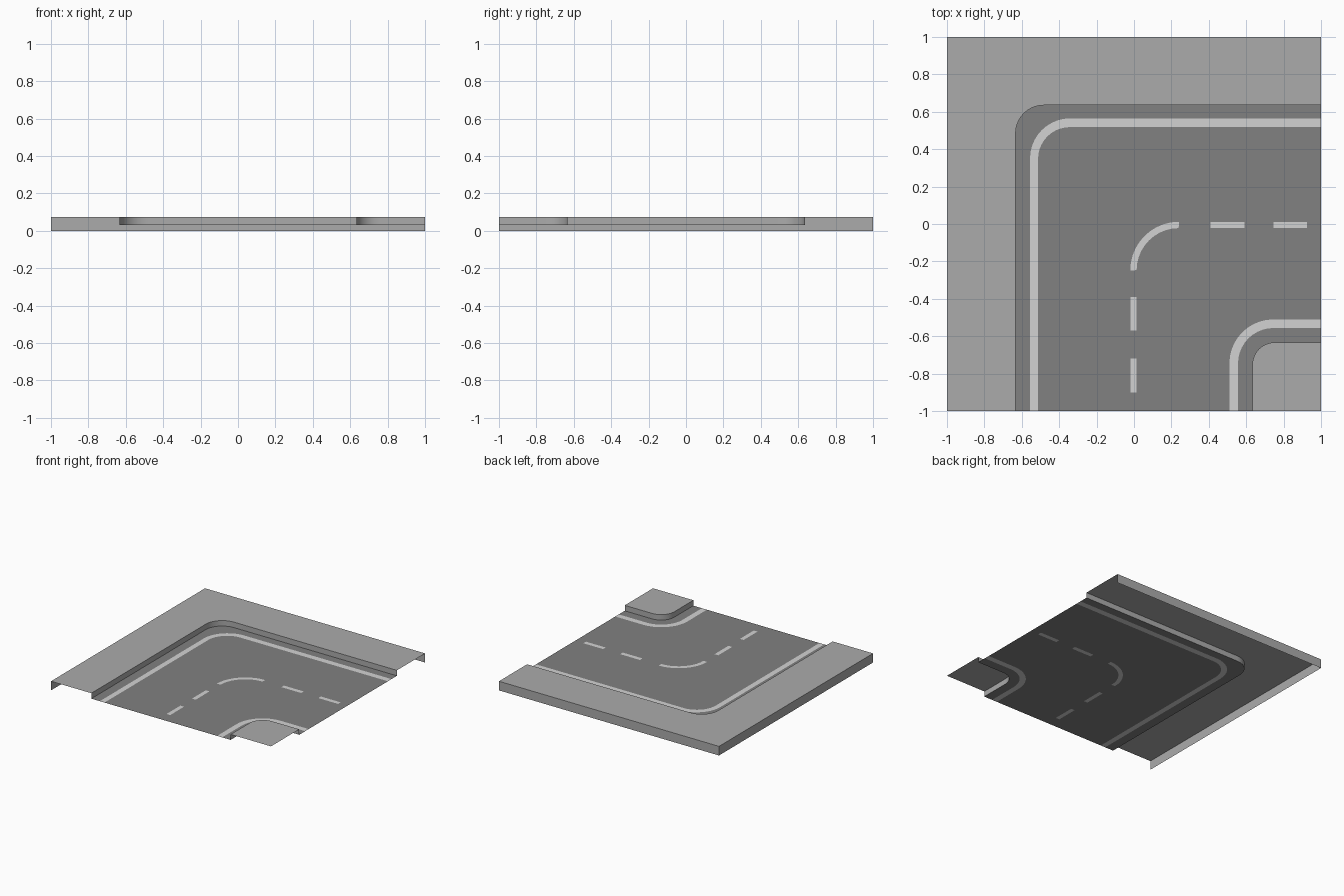
import bpy, bmesh, math

if "Cube" in bpy.data.objects:
    bpy.data.objects.remove(bpy.data.objects["Cube"])

ROAD_Z, WALK_Z = 0.03, 0.075
ARC = 10  # segments per corner


def material(name, v):
    m = bpy.data.materials.new(name)
    m.diffuse_color = (v, v, v, 1)
    m.use_nodes = True
    m.node_tree.nodes["Principled BSDF"].inputs["Base Color"].default_value = m.diffuse_color
    return m


PAVING = material("paving grey", 0.41)
ASPHALT = material("asphalt grey", 0.22)
PAINT = material("line white", 0.65)


def path(x, y, r, z, ys=None, xs=None):
    """Bend line: up the tile at x, round a corner of radius r, then right at y."""
    cx, cy = x + r, y - r
    ys = ys or [-1 + (cy + 1) * i / 5 for i in range(5)]
    xs = xs or [cx + (1 - cx) * i / 5 for i in range(1, 6)]
    pts = [(x, v, z) for v in ys]
    for i in range(ARC + 1):
        a = math.pi * (1 - 0.5 * i / ARC)
        pts.append((cx + r * math.cos(a), cy + r * math.sin(a), z))
    return pts + [(v, y, z) for v in xs]


def strips(name, bands, mat, keep=lambda i: True):
    """Object made of quad bands, each bridging two bend lines."""
    bm = bmesh.new()
    for a, b in bands:
        for i in range(len(a) - 1):
            if keep(i):
                quad = (a[i], b[i], b[i + 1], a[i + 1])
                pts = [p for k, p in enumerate(quad)
                       if math.dist(p, quad[k - 1]) > 1e-5]
                if len(pts) > 2:
                    bm.faces.new([bm.verts.new(p) for p in pts])
    bmesh.ops.remove_doubles(bm, verts=bm.verts, dist=1e-5)
    mesh = bpy.data.meshes.new(name)
    bm.to_mesh(mesh)
    bm.free()
    mesh.materials.append(mat)
    ob = bpy.data.objects.new(name, mesh)
    bpy.context.collection.objects.link(ob)
    bpy.ops.object.select_all(action='DESELECT')
    ob.select_set(True)
    bpy.context.view_layer.objects.active = ob
    bpy.ops.object.shade_smooth_by_angle(angle=math.radians(30))


# Bend lines from the outer tile edge to the inner tile corner
skirt = path(-1, 1, 0, 0)
edge = path(-1, 1, 0, WALK_Z)
kerb_top = path(-0.633, 0.635, 0.15, WALK_Z)
kerb_foot = path(-0.633, 0.635, 0.15, ROAD_Z)
line_a = path(-0.556, 0.565, 0.215, ROAD_Z)
line_b = path(-0.513, 0.518, 0.17, ROAD_Z)
breaks_y = [-1, -0.90, -0.72, -0.57, -0.39]
breaks_x = [0.41, 0.59, 0.745, 0.925, 1]
dash_a = path(-0.02, 0.012, 0.26, ROAD_Z, breaks_y, breaks_x)
dash_b = path(0.014, -0.022, 0.225, ROAD_Z, breaks_y, breaks_x)
line_c = path(0.51, -0.51, 0.235, ROAD_Z)
line_d = path(0.556, -0.556, 0.19, ROAD_Z)
inner_foot = path(0.633, -0.633, 0.12, ROAD_Z)
inner_top = path(0.633, -0.633, 0.12, WALK_Z)
corner = path(1, -1, 0, WALK_Z)

# A dash fills bands 1 and 3, the corner arc, and their match on the other leg
last = len(dash_a) - 2
dashes = {1, 3, last - 1, last - 3} | set(range(5, 5 + ARC))

# Pavements with kerbs and outer skirt
strips("outer_pavement", [(skirt, edge), (edge, kerb_top), (kerb_top, kerb_foot)], PAVING)
strips("inner_pavement", [(inner_foot, inner_top), (inner_top, corner)], PAVING)

# Road surface around the painted lines
strips("road", [(kerb_foot, line_a), (line_b, dash_a), (dash_b, line_c),
                (line_d, inner_foot)], ASPHALT)
strips("road_between_dashes", [(dash_a, dash_b)], ASPHALT, lambda i: i not in dashes)

# Painted lines, set flush in the road
strips("edge_lines", [(line_a, line_b), (line_c, line_d)], PAINT)
strips("centre_dashes", [(dash_a, dash_b)], PAINT, lambda i: i in dashes)
